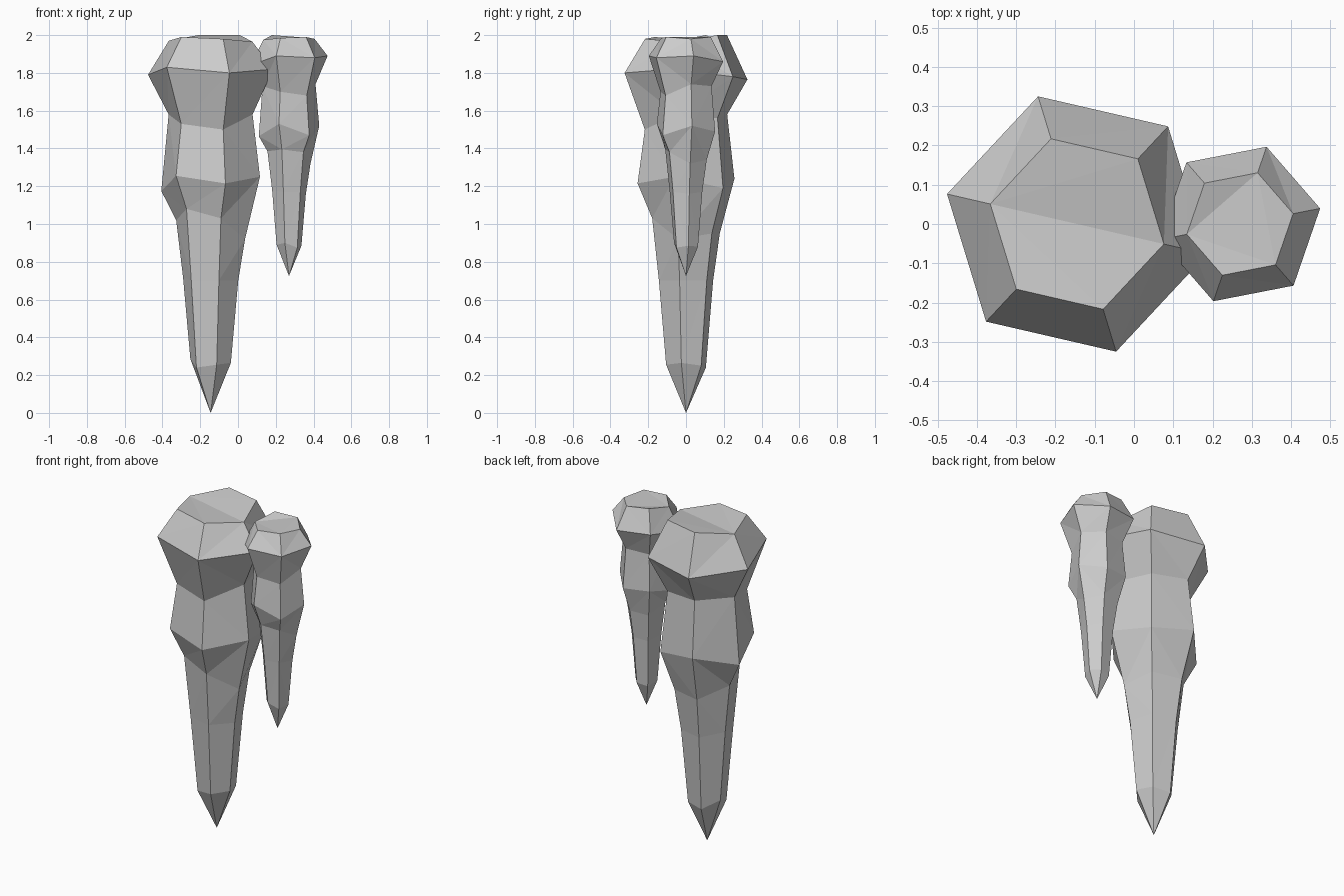
import bpy, bmesh
from math import radians, cos, sin


def stalactite(name, cx, phase, rings, tip_z):
    """Six-sided spike: each ring is (radius, corner heights), ending in a point."""
    bm = bmesh.new()
    loops = []
    for r, heights in rings:
        loops.append([bm.verts.new((cx + r * cos(radians(phase + 60 * i)),
                                    r * sin(radians(phase + 60 * i)), z))
                      for i, z in enumerate(heights)])
    bm.faces.new(loops[0])
    for a, b in zip(loops, loops[1:]):
        for i in range(6):
            j = (i + 1) % 6
            bm.faces.new((a[i], b[i], b[j], a[j]))
    tip = bm.verts.new((cx, 0, tip_z))
    last = loops[-1]
    for i in range(6):
        bm.faces.new((last[i], tip, last[(i + 1) % 6]))
    bmesh.ops.recalc_face_normals(bm, faces=bm.faces)
    # uneven corner heights bend the faces, so split them
    bmesh.ops.triangulate(bm, faces=bm.faces)
    mesh = bpy.data.meshes.new(name)
    bm.to_mesh(mesh)
    bm.free()
    obj = bpy.data.objects.new(name, mesh)
    bpy.context.collection.objects.link(obj)
    return obj


# large spike: top, cap rim, neck, bulge, shoulder, shaft, point base
stalactite("large_stalactite", -0.145, -13, [
    (0.227, (1.965, 2.0, 2.0, 1.97, 1.99, 1.98)),
    (0.340, (1.82, 1.78, 1.765, 1.79, 1.83, 1.80)),
    (0.228, (1.58, 1.56, 1.58, 1.58, 1.53, 1.50)),
    (0.268, (1.25, 1.19, 1.24, 1.175, 1.255, 1.215)),
    (0.187, (0.92, 0.95, 0.95, 1.02, 1.08, 1.03)),
    (0.150, (0.70, 0.70, 0.70, 0.72, 0.70, 0.70)),
    (0.110, (0.265, 0.25, 0.24, 0.285, 0.24, 0.255)),
], 0.0)

# small spike beside it
stalactite("small_stalactite", 0.27, 11, [
    (0.138, (1.98, 1.99, 2.0, 1.975, 1.985, 1.99)),
    (0.208, (1.89, 1.86, 1.87, 1.84, 1.89, 1.88)),
    (0.143, (1.74, 1.73, 1.72, 1.73, 1.70, 1.68)),
    (0.163, (1.52, 1.49, 1.50, 1.465, 1.53, 1.47)),
    (0.116, (1.32, 1.34, 1.33, 1.385, 1.395, 1.38)),
    (0.091, (1.16, 1.17, 1.16, 1.18, 1.17, 1.17)),
    (0.067, (0.885, 0.88, 0.87, 0.89, 0.90, 0.875)),
], 0.725)
